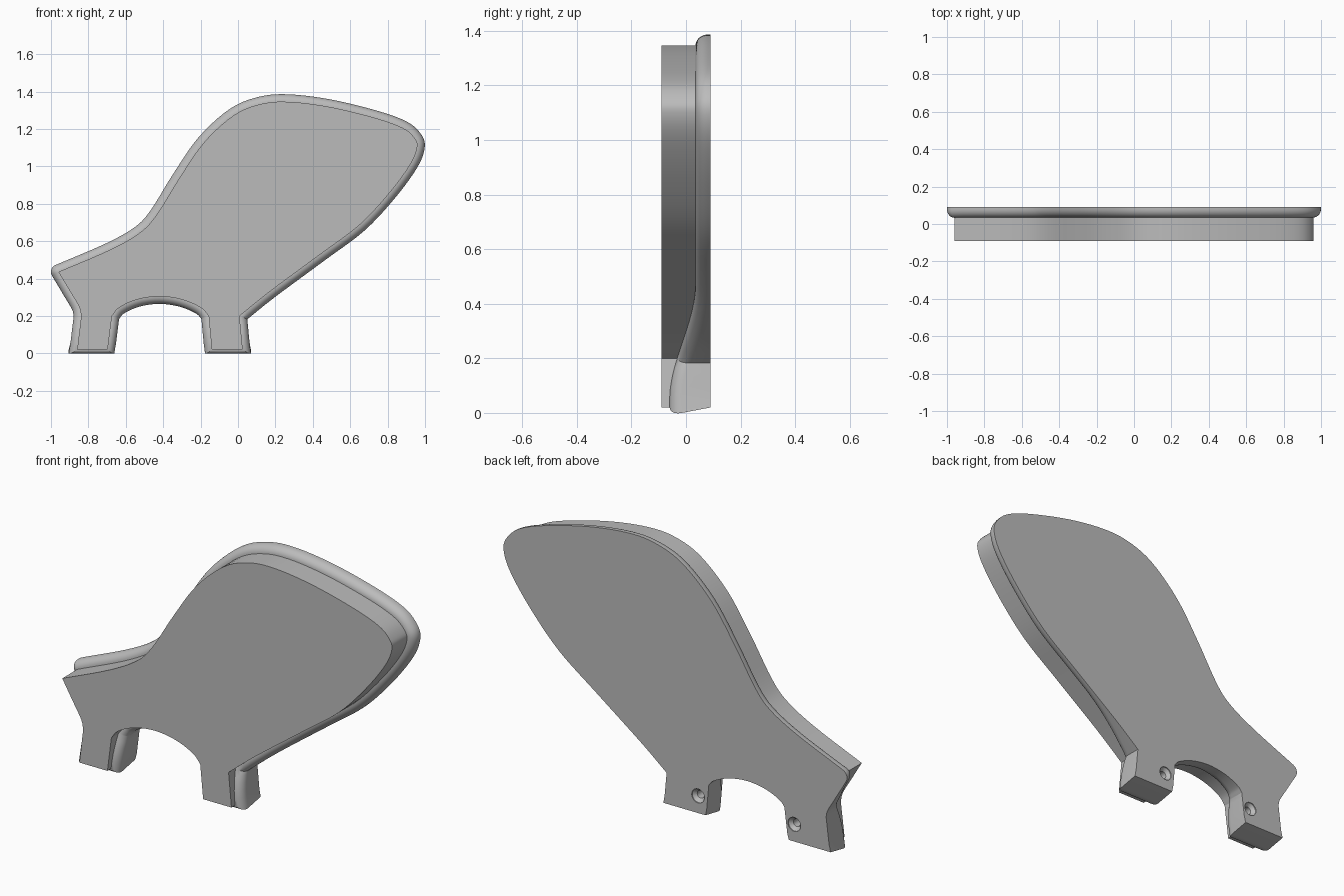
import bpy
import bmesh
import math
from mathutils import Vector

cube = bpy.data.objects.get("Cube")
if cube:
    bpy.data.objects.remove(cube, do_unlink=True)

RIM, ROUND, FRONT, BACK, FOOT = 0.04, 0.045, -0.09, 0.09, 0.02

grey = bpy.data.materials.new("plain grey")
grey.use_nodes = True
grey.diffuse_color = (0.5, 0.5, 0.5, 1)
grey.node_tree.nodes["Principled BSDF"].inputs["Base Color"].default_value = (0.5, 0.5, 0.5, 1)

# Profile of the raised plate: smooth runs joined at sharp corners
TIP = (-0.96, 0.436)
RUNS = [
    [(-0.86, FOOT), (-0.838, 0.2)],
    [(-0.838, 0.2), (-0.85, 0.25), (-0.9, 0.335), TIP],
    [TIP, (-0.687, 0.553), (-0.527, 0.644), (-0.436, 0.74), (-0.313, 0.938),
     (-0.18, 1.13), (-0.02, 1.275), (0.125, 1.334), (0.275, 1.345), (0.49, 1.318),
     (0.73, 1.26), (0.88, 1.206), (0.944, 1.152), (0.958, 1.1), (0.92, 1.008),
     (0.81, 0.858), (0.65, 0.687), (0.436, 0.527), (0.168, 0.329), (0.008, 0.2)],
    [(0.008, 0.2), (0.025, FOOT)],
    [(0.025, FOOT), (-0.14, FOOT)],
    [(-0.14, FOOT), (-0.157, 0.2)],
    [(-0.157, 0.2), (-0.2, 0.245), (-0.3, 0.288), (-0.42, 0.305),
     (-0.54, 0.288), (-0.635, 0.245), (-0.674, 0.2)],
    [(-0.674, 0.2), (-0.697, FOOT)],
    [(-0.697, FOOT), (-0.86, FOOT)],
]


def smooth_run(points, steps=5):
    """Curve through the points, without the last one."""
    p = [Vector(q) for q in points]
    p = [2 * p[0] - p[1]] + p + [2 * p[-1] - p[-2]]
    out = []
    for a, b, c, d in zip(p, p[1:], p[2:], p[3:]):
        for i in range(steps):
            t = i / steps
            out.append(0.5 * (2 * b + (c - a) * t + (2 * a - 5 * b + 4 * c - d) * t ** 2
                              + (3 * b - a - 3 * c + d) * t ** 3))
    return out


def outward(a, b):
    d = (b - a).normalized()
    return Vector((-d.y, d.x))


def offset_directions(profile):
    """Pairs of point and outward direction, fanned round the sharp tip."""
    pairs = []
    for i, p in enumerate(profile):
        n0 = outward(profile[i - 1], p)
        n1 = outward(p, profile[(i + 1) % len(profile)])
        if (p - Vector(TIP)).length < 1e-5:
            pairs += [(p, n0.slerp(n1, k / 8)) for k in range(9)]
        else:
            pairs.append((p, (n0 + n1) / (1 + n0.dot(n1))))
    return pairs


def flange_front(z):
    """The flange thickens smoothly towards the feet."""
    t = min(max((z - 0.05) / 0.42, 0), 1)
    return -0.06 + 0.095 * t * t * (3 - 2 * t)


def place(p, n, out, y):
    q = p + n * out
    if p.y < FOOT + 1e-4:  # soles slope up towards the back
        q.y = FOOT - 0.5 * out + out / RIM * FOOT * (y + 0.015) / 0.105
    return (q.x, y, q.y)


# Body: raised plate, rounded flange and flat back in one closed shell
pairs = offset_directions([p for run in RUNS for p in smooth_run(run)])
bm = bmesh.new()
rings = [[bm.verts.new(place(p, n, 0, FRONT)) for p, n in pairs]]
for k in range(9):
    a = math.pi / 2 * k / 8
    rings.append([bm.verts.new(place(p, n, RIM * math.sin(a),
                  flange_front(p.y) + ROUND * (1 - math.cos(a)))) for p, n in pairs])
rings.append([bm.verts.new(place(p, n, RIM, BACK)) for p, n in pairs])
for r0, r1 in zip(rings, rings[1:]):
    for i in range(len(r0)):
        bm.faces.new((r0[i - 1], r0[i], r1[i], r1[i - 1]))
bm.faces.new(rings[0])
bm.faces.new(rings[-1])
bmesh.ops.remove_doubles(bm, verts=bm.verts, dist=1e-5)
bmesh.ops.recalc_face_normals(bm, faces=bm.faces)
mesh = bpy.data.meshes.new("body_panel")
bm.to_mesh(mesh)
bm.free()
body = bpy.data.objects.new("body_panel", mesh)
bpy.context.collection.objects.link(body)
mesh.materials.append(grey)


# Countersunk screw holes in the back of the feet
def screw_hole_cutter(name, x, z):
    bm = bmesh.new()
    rings = []
    for r, y in ((0.037, 0.11), (0.037, 0.085), (0.02, 0.068), (0.02, 0.0)):
        rings.append([bm.verts.new((x + r * math.cos(k * math.tau / 24), y,
                                    z + r * math.sin(k * math.tau / 24))) for k in range(24)])
    for r0, r1 in zip(rings, rings[1:]):
        for i in range(24):
            bm.faces.new((r0[i - 1], r0[i], r1[i], r1[i - 1]))
    bm.faces.new(rings[0])
    bm.faces.new(rings[-1])
    bmesh.ops.recalc_face_normals(bm, faces=bm.faces)
    me = bpy.data.meshes.new(name)
    bm.to_mesh(me)
    bm.free()
    me.materials.append(grey)
    ob = bpy.data.objects.new(name, me)
    bpy.context.collection.objects.link(ob)
    return ob


bpy.ops.object.select_all(action='DESELECT')
body.select_set(True)
bpy.context.view_layer.objects.active = body
for name, x in (("right_hole_cutter", -0.693), ("left_hole_cutter", -0.133)):
    cutter = screw_hole_cutter(name, x, 0.11)
    cut = body.modifiers.new(name, 'BOOLEAN')
    cut.operation = 'DIFFERENCE'
    cut.solver = 'EXACT'
    cut.object = cutter
    bpy.ops.object.modifier_apply(modifier=cut.name)
    bpy.data.objects.remove(cutter, do_unlink=True)

bpy.ops.object.shade_smooth_by_angle(angle=math.radians(30))
